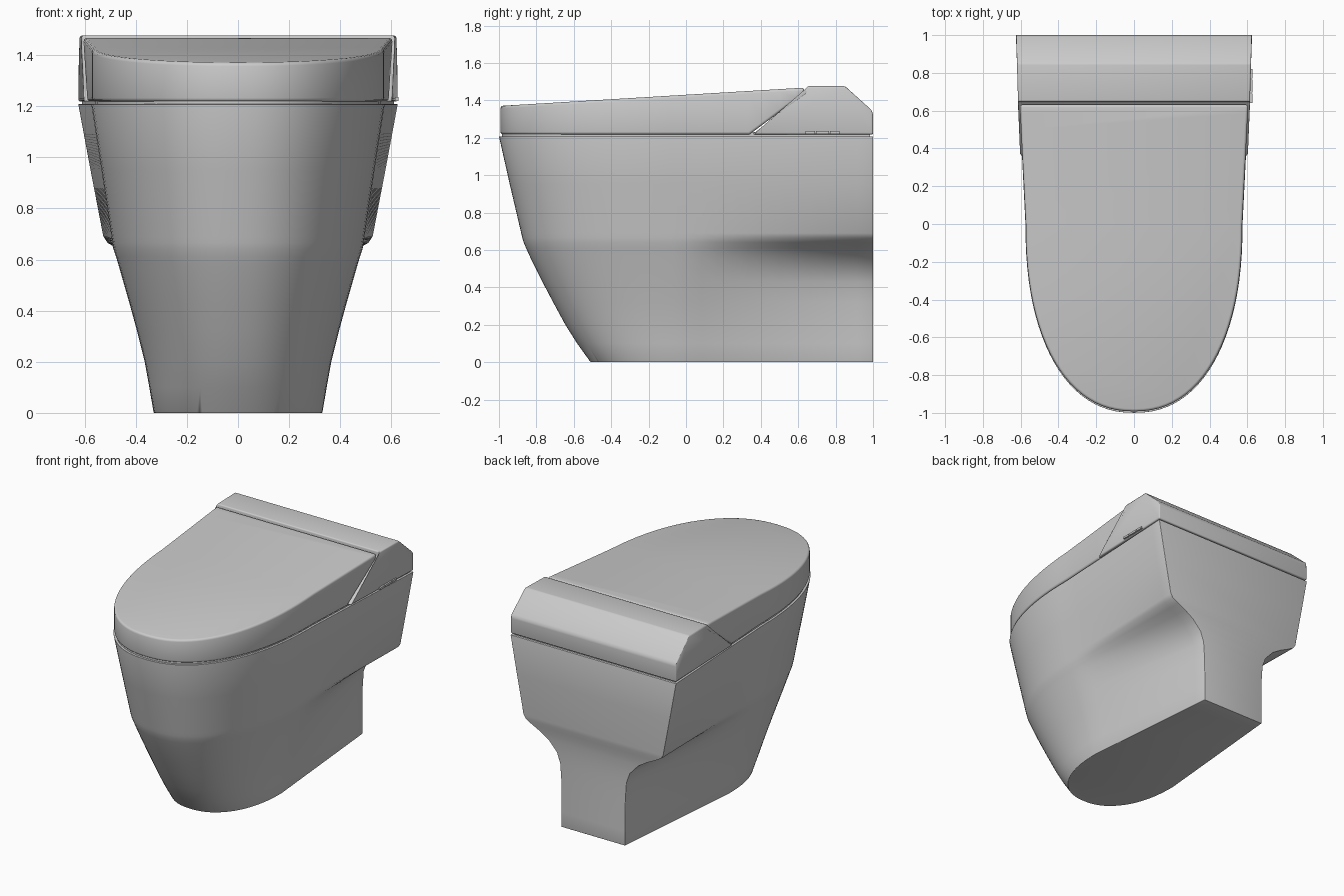
import bpy, bmesh, math
from mathutils import Vector

if "Cube" in bpy.data.objects:
    bpy.data.objects.remove(bpy.data.objects["Cube"])

ceramic = bpy.data.materials.new("light_grey_ceramic")
ceramic.diffuse_color = (0.6, 0.6, 0.6, 1)
ceramic.use_nodes = True
ceramic.node_tree.nodes["Principled BSDF"].inputs["Base Color"].default_value = ceramic.diffuse_color


def outline(yf, wm, wb, n=2.25, sides=12, quarter=24):
    """U-shaped plan: flat back at y=1, straight sides, superelliptic nose at yf."""
    half = []
    for i in range(sides):
        t = 1 - i / sides
        half.append((wm + (wb - wm) * t, t))
    for i in range(quarter + 1):
        a = math.pi / 2 * i / quarter
        half.append((wm * max(math.cos(a), 0) ** (2 / n), yf * math.sin(a) ** (2 / n)))
    half[-1] = (0.0, yf)
    return half + [(-x, y) for x, y in reversed(half[:-1])]


def finish(bm, name, width, angle):
    bmesh.ops.recalc_face_normals(bm, faces=bm.faces)
    me = bpy.data.meshes.new(name)
    bm.to_mesh(me)
    bm.free()
    ob = bpy.data.objects.new(name, me)
    bpy.context.collection.objects.link(ob)
    me.materials.append(ceramic)
    bpy.ops.object.select_all(action='DESELECT')
    ob.select_set(True)
    bpy.context.view_layer.objects.active = ob
    if width:
        m = ob.modifiers.new("bevel", 'BEVEL')
        m.width, m.segments = width, 3
        m.limit_method, m.angle_limit = 'ANGLE', math.radians(angle)
        bpy.ops.object.modifier_apply(modifier=m.name)
    bpy.ops.object.shade_smooth_by_angle(angle=math.radians(35))
    return ob


def loft(bm, rings):
    vs = [[bm.verts.new(p) for p in r] for r in rings]
    for a, b in zip(vs, vs[1:]):
        for i in range(len(a)):
            j = (i + 1) % len(a)
            bm.faces.new((a[i], a[j], b[j], b[i]))
    bm.faces.new(vs[0][::-1])
    bm.faces.new(vs[-1])


# bowl and pedestal: height, nose position, mid half width, back half width
rows = [(0, -.51, .33, .24), (.1, -.582, .347, .24), (.2, -.645, .365, .24),
        (.32, -.71, .395, .242), (.43, -.768, .425, .25), (.50, -.803, .445, .275),
        (.57, -.837, .465, .34), (.61, -.855, .477, .405), (.64, -.868, .487, .465),
        (.665, -.875, .492, .51), (.69, -.881, .496, .527), (.95, -.942, .535, .577),
        (1.208, -1, .575, .625)]
bm = bmesh.new()
loft(bm, [[(x, y, z) for x, y in outline(f, m, b)] for z, f, m, b in rows])
finish(bm, "bowl_pedestal", .008, 60)

# recessed seam between bowl and lid
bm = bmesh.new()
loft(bm, [[(x * .975, y * .985, z) for x, y in outline(-1, .575, .625)] for z in (1.2, 1.23)])
finish(bm, "seam_core", 0, 0)

# lid: U-shaped prism trimmed by the sloped top and slanted back planes
bm = bmesh.new()
loft(bm, [[(x, y, z) for x, y in outline(-.992, .573, .623)] for z in (1.218, 1.7)])
for co, no in (((0, -1, 1.37), (0, -.06, 1)),
               ((0, .34, 1.218), (0, .205, -.275)),
               ((0, .632, 1.4), (0, 1, 0))):
    # the slanted plane keeps everything above and in front of it
    n = Vector(no) if no[2] != -.275 else Vector((0, .205, -.275))
    r = bmesh.ops.bisect_plane(bm, geom=bm.verts[:] + bm.edges[:] + bm.faces[:],
                               plane_co=co, plane_no=n, clear_outer=True, dist=1e-5)
    cut = [e for e in r['geom_cut'] if isinstance(e, bmesh.types.BMEdge) and e.is_boundary]
    bmesh.ops.holes_fill(bm, edges=cut, sides=0)
finish(bm, "lid", .014, 40)

# rear unit: side profile spanning the full width
profile = [(.355, 1.218), (.648, 1.437), (.648, 1.476), (.85, 1.476), (.99, 1.35),
           (1, 1.33), (1, 1.218)]
bm = bmesh.new()
ends = []
for s in (-1, 1):
    ends.append([bm.verts.new((s * (.582 + .043 * min(1, y / .75) - .03 * max(0, z - 1.3)), y, z))
                 for y, z in profile])
for i in range(len(profile)):
    j = (i + 1) % len(profile)
    bm.faces.new((ends[0][i], ends[0][j], ends[1][j], ends[1][i]))
for e in ends:
    bmesh.ops.triangulate(bm, faces=[bm.faces.new(e)])
finish(bm, "rear_unit", .009, 25)

# small side buttons on the right
for k, (y0, y1) in enumerate(((.64, .69), (.695, .765), (.77, .82))):
    bm = bmesh.new()
    bmesh.ops.create_cube(bm, size=1)
    for v in bm.verts:
        v.co = (.621 + v.co.x * .012, (y0 + y1) / 2 + v.co.y * (y1 - y0), 1.228 + v.co.z * .014)
    finish(bm, "side_button_%d" % (k + 1), 0, 0)
